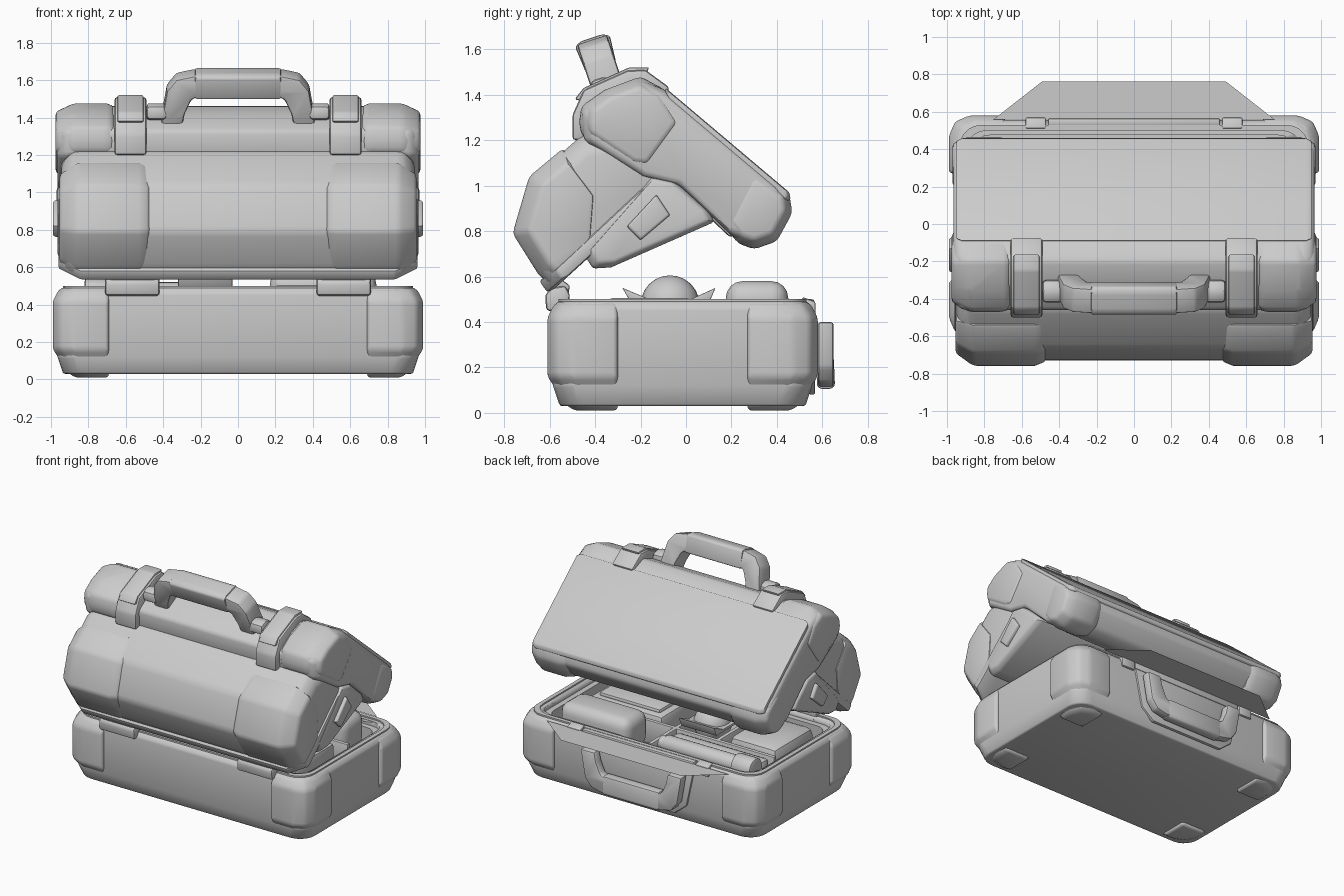
import bpy, bmesh
from math import cos, sin, pi
from mathutils import Vector

if "Cube" in bpy.data.objects:
    bpy.data.objects.remove(bpy.data.objects["Cube"])


def finish(name, bm, bevel=0.0, seg=2):
    bmesh.ops.recalc_face_normals(bm, faces=bm.faces)
    me = bpy.data.meshes.new(name)
    bm.to_mesh(me)
    bm.free()
    ob = bpy.data.objects.new(name, me)
    bpy.context.collection.objects.link(ob)
    bpy.ops.object.select_all(action='DESELECT')
    bpy.context.view_layer.objects.active = ob
    ob.select_set(True)
    if bevel:
        m = ob.modifiers.new("bevel", 'BEVEL')
        m.width, m.segments, m.limit_method, m.angle_limit = bevel, seg, 'ANGLE', 0.4
        bpy.ops.object.modifier_apply(modifier=m.name)
    bpy.ops.object.shade_smooth_by_angle(angle=0.6)
    return ob


def loft(name, rings, bevel=0.0, seg=2):
    bm = bmesh.new()
    vs = [[bm.verts.new(p) for p in r] for r in rings]
    n = len(rings[0])
    for a, b in zip(vs, vs[1:]):
        for i in range(n):
            bm.faces.new((a[i], a[(i + 1) % n], b[(i + 1) % n], b[i]))
    bm.faces.new(vs[0])
    bm.faces.new(vs[-1])
    return finish(name, bm, bevel, seg)


def prism(name, prof, stations, anchor=(0, 0), bevel=0.02, sx=1, seg=2):
    """Side (y,z) profile lofted along x; stations are (x, scale about anchor)."""
    ay, az = anchor
    return loft(name, [[(sx * x, ay + (y - ay) * s, az + (z - az) * s) for y, z in prof]
                       for x, s in stations], bevel, seg)


def box(name, x0, x1, y0, y1, z0, z1, bevel=0.015, seg=2):
    return prism(name, [(y0, z0), (y1, z0), (y1, z1), (y0, z1)], [(x0, 1), (x1, 1)], bevel=bevel, seg=seg)


def rrect(hx, hy, r, z, cy=-0.015, n=5):
    pts = []
    for k, (sx, sy) in enumerate([(1, 1), (-1, 1), (-1, -1), (1, -1)]):
        for i in range(n + 1):
            a = (k + i / n) * pi / 2
            pts.append((sx * (hx - r) + r * cos(a), cy + sy * (hy - r) + r * sin(a), z))
    return pts


def rod(name, x0, x1, y, z, r, n=24, bevel=0.015):
    return prism(name, [(y + r * cos(2 * pi * i / n), z + r * sin(2 * pi * i / n)) for i in range(n)],
                 [(x0, 1), (x1, 1)], bevel=bevel)


# base tub and its four corner bumpers
base = [loft("base_tub", [rrect(.965 - d, .57 - d, .12, z) for z, d in
                          ((.03, .03), (.12, 0), (.46, 0), (.49, .02))], .01)]
for sx in (-1, 1):
    for sy in (-1, 1):
        rings = []
        for z, d in ((.01, .12), (.03, .09), (.16, 0), (.42, 0), (.485, .035)):
            ox, oy, c = .99 - d, .595 - d, .11
            p = [(.69, .285), (ox, .285), (ox, oy - c), (ox - c * .3, oy - c * .3), (ox - c, oy), (.69, oy)]
            rings.append([(sx * x, sy * y - .015, z) for x, y in p])
        base.append(loft("base_corner_bumper", rings, .02, 3))

# stepped cavity with a groove for the seal
cutter = loft("cavity_cutter", [rrect(.84, .45, .09, .30), rrect(.84, .45, .09, .455),
                                rrect(.88, .49, .11, .455), rrect(.88, .49, .11, .8)])
cutter.hide_render = True
for ob in base:
    bpy.context.view_layer.objects.active = ob
    m = ob.modifiers.new("cavity", 'BOOLEAN')
    m.operation, m.object, m.solver = 'DIFFERENCE', cutter, 'EXACT'
    bpy.ops.object.modifier_apply(modifier=m.name)
bpy.data.objects.remove(cutter)

# seal ring around the rim
bm = bmesh.new()
loops = [[bm.verts.new(p) for p in rrect(.92 + d, .53 + d, .12, z)] for d, z in
         ((.015, .48), (.015, .50), (-.015, .50), (-.015, .48))]
for a, b in zip(loops, loops[1:] + loops[:1]):
    for i in range(len(a)):
        j = (i + 1) % len(a)
        bm.faces.new((a[i], a[j], b[j], b[i]))
finish("rim_seal", bm)

# stored contents: trays, rolls, dome and lamp
box("divider_long", -.82, .82, .11, .14, .30, .47, .006)
box("divider_left", -.02, .01, -.44, .43, .30, .47, .006)
box("divider_right", -.36, -.33, -.44, .12, .30, .47, .006)
box("large_roll", .17, .74, .175, .45, .32, .58, .075, 4)
box("supply_box", .15, .75, -.40, .07, .30, .48, .03)
box("supply_box_lid", .2, .7, -.34, .02, .47, .505, .015)
prism("dome_cradle", [(-.24, .48), (.10, .48), (.13, .55), (.02, .50), (-.16, .50), (-.28, .55)],
      [(-.32, 1), (-.03, 1)], bevel=.004)
bm = bmesh.new()
bmesh.ops.create_uvsphere(bm, u_segments=24, v_segments=12, radius=.13)
for v in bm.verts:
    v.co += Vector((-.17, -.07, .475))
finish("dome", bm)
box("soft_pack", -.80, -.40, -.38, .09, .30, .50, .06)
rod("lamp_body", -.70, -.08, .35, .46, .06)
rod("lamp_head", -.82, -.66, .35, .46, .08)
rod("lamp_cap", -.10, -.04, .35, .46, .05)
box("foam_pad", -.80, -.05, .16, .26, .30, .47, .03)

# thin flap lying out from the rim
bm = bmesh.new()
bm.faces.new([bm.verts.new(p) for p in ((-.75, .56, .485), (.75, .56, .485), (.49, .763, .485), (-.49, .763, .485))])
finish("rim_flap", bm)
box("catch_bar", -.46, .46, .525, .565, .44, .50, .01)
for sx in (-1, 1):
    prism("catch_block", [(.51, .42), (.57, .42), (.57, .49), (.51, .51)], [(.47, 1), (.58, 1)], bevel=.01, sx=sx)
    # hinges
    prism("hinge_leaf", [(-.615, .45), (-.62, .52), (-.59, .55), (-.53, .56), (-.51, .52), (-.52, .44)],
          [(.42, 1), (.71, 1)], bevel=.015, sx=sx)
    prism("hinge_arm", [(-.60, .50), (-.52, .51), (-.51, .56), (-.58, .61), (-.62, .58)],
          [(.44, 1), (.69, 1)], bevel=.01, sx=sx)

# raised lid: rear bulk with end chamfers, opening lip, corner pads
bulk = [(-.60, .55), (-.645, .62), (-.735, .79), (-.665, 1.04), (-.46, 1.22), (-.25, 1.25), (-.08, 1.02)]
prism("lid_bulk", bulk, [(-.945, .84), (-.88, 1), (.88, 1), (.945, .84)], (-.32, .80), .03)
prism("lid_lip", [(-.645, .58), (-.61, .53), (-.58, .545), (-.08, 1.0), (-.10, 1.04), (-.15, 1.04)],
      [(-.96, .84), (-.84, 1), (.84, 1), (.96, .84)], (-.2, .9), .012)
pad = [(-.60, .56), (-.65, .61), (-.763, .79), (-.69, 1.04), (-.54, 1.165), (-.40, .98), (-.42, .72)]
for sx in (-1, 1):
    prism("lid_bulk_pad", pad, [(.47, .93), (.53, 1), (.86, 1), (.955, .8)], (-.42, .85), .02, sx)
    prism("lid_side_plate", [(-.26, .82), (-.20, .76), (-.07, .87), (-.13, .96)],
          [(.80, 1), (.98, 1), (.99, .9)], (-.17, .86), .008, sx)
prism("lid_inner_pocket", [(-.41, .635), (-.33, .64), (.125, .84), (.10, .89), (-.05, 1.02), (-.15, 1.04), (-.45, .70)],
      [(-.965, .9), (-.93, 1), (.93, 1), (.965, .9)], (-.15, .9), .012)

# raised lid: slanted slab with cover panel and bumpers
slab = [(-.45, 1.20), (-.46, 1.33), (-.32, 1.42), (-.2, 1.465), (-.1, 1.425), (.44, .97), (.455, .88),
        (.37, .77), (.29, .745), (.21, .77), (-.03, 1.0), (-.2, 1.04)]
prism("lid_slab", slab, [(-.965, .90), (-.92, 1), (.92, 1), (.965, .90)], (-.02, 1.10), .02)
prism("slab_cover", [(-.09, 1.39), (-.09, 1.43), (.455, .97), (.46, .94), (.42, .92)],
      [(-.95, .95), (-.92, 1), (.92, 1), (.95, .95)], (.15, 1.16), .006)
prism("slab_seal", [(-.02, 1.03), (-.02, .975), (.19, .775), (.24, .78)],
      [(-.78, 1), (.78, 1)], bevel=.012)
upper = [(-.47, 1.28), (-.46, 1.35), (-.36, 1.42), (-.2, 1.48), (-.09, 1.42), (0, 1.28), (-.16, 1.06), (-.23, 1.07), (-.46, 1.22)]
lower = [(.455, .96), (.468, .88), (.40, .755), (.30, .72), (.23, .745), (.17, .82), (.30, 1.07)]
latch = [(-.5, 1.20), (-.5, 1.31), (-.45, 1.42), (-.26, 1.505), (-.18, 1.51), (-.07, 1.43), (-.1, 1.38), (-.2, 1.40),
         (-.36, 1.32), (-.41, 1.20)]
for sx in (-1, 1):
    prism("slab_upper_bumper", upper, [(.66, .93), (.70, 1), (.88, 1), (.975, .80)], (-.22, 1.26), .02, sx)
    prism("slab_lower_bumper", lower, [(.66, .9), (.72, 1), (.89, 1), (.97, .8)], (.30, .92), .02, sx)
    prism("lid_latch", latch, [(.49, 1), (.66, 1)], bevel=.015, sx=sx)
    prism("latch_cap", [(-.49, 1.38), (-.45, 1.43), (-.25, 1.52), (-.16, 1.52), (-.19, 1.47), (-.42, 1.36)],
          [(.505, 1), (.645, 1)], bevel=.01, sx=sx)
    prism("handle_pivot", [(-.42, 1.39), (-.42, 1.46), (-.36, 1.48), (-.30, 1.46), (-.30, 1.38)],
          [(.38, 1), (.49, 1)], bevel=.02, sx=sx)


def handle(prefix, oy, oz, hd, td, t):
    """Arched carrying handle; hd is its height direction, td its thickness direction."""
    def at(x, h, w):
        return (x, oy + hd[0] * h + td[0] * w, oz + hd[1] * h + td[1] * w)
    half = [(.415, 0), (.38, .20), (.33, .265), (.24, .285)]
    inner = [(.22, .165), (.25, .15), (.285, .07), (.30, 0)]
    arch = half + [(-x, h) for x, h in half[::-1]] + [(-x, h) for x, h in inner[::-1]] + inner
    loft(prefix + "_arch", [[at(x, h, w) for x, h in arch] for w in (-t, t)], .015)
    sec = [(.155, -t), (.155, t), (.28, t * 1.15), (.295, t * .7), (.295, -t * .7), (.28, -t * 1.15)]
    loft(prefix + "_grip", [[at(x, h, w) for h, w in sec] for x in (-.23, .23)], .012)


handle("lid_handle", -.325, 1.37, (-.31, .95), (.95, .31), .07)
handle("base_handle", .615, .40, (0, -1), (1, 0), .035)
# backing plate behind the base handle
loft("handle_plate", [[(x, y, z) for x, z in ((-.46, .44), (.46, .44), (.40, .16), (.30, .08), (-.30, .08), (-.40, .16))]
                      for y in (.54, .568)], .01)
